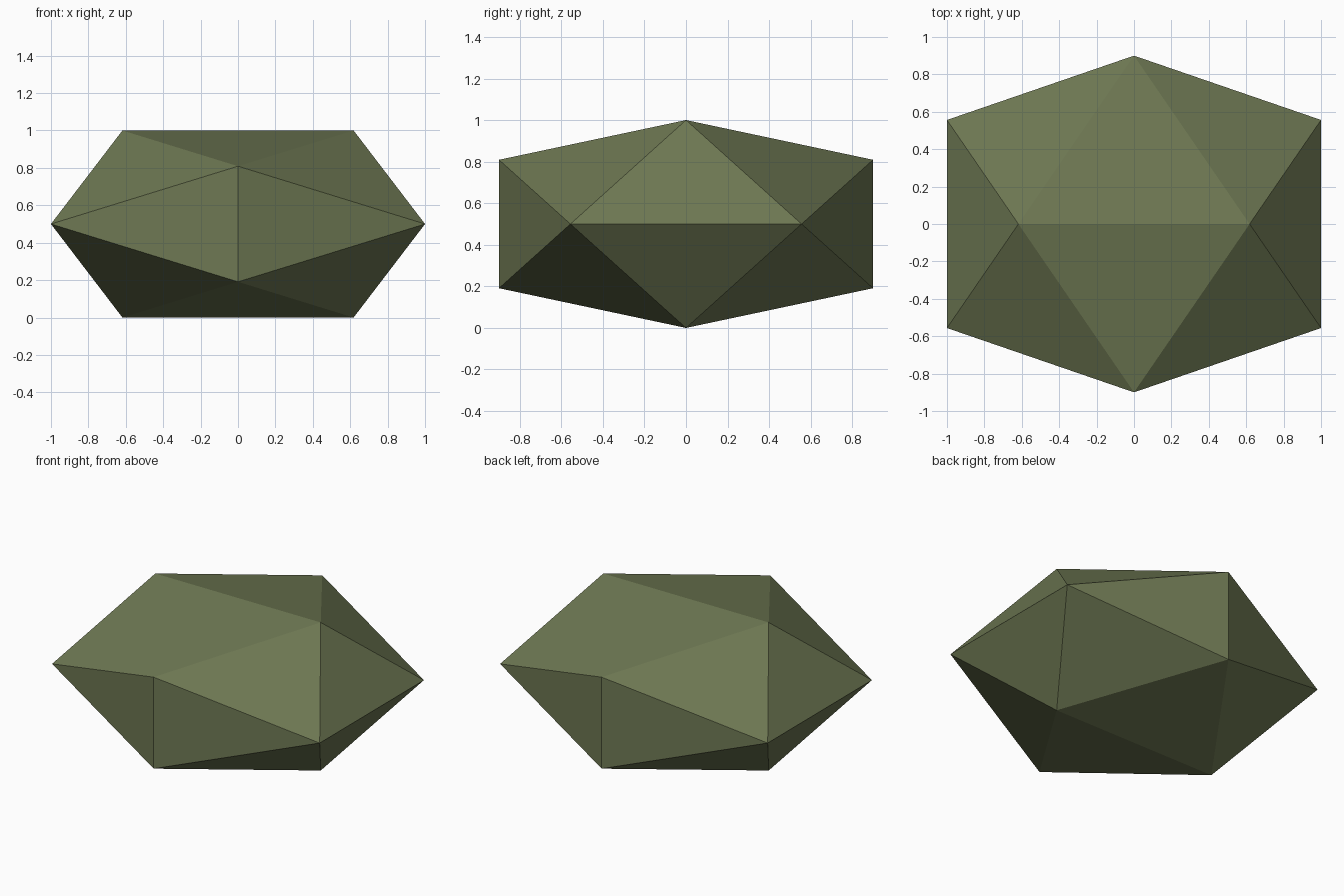
import bpy, bmesh

if "Cube" in bpy.data.objects:
    bpy.data.objects.remove(bpy.data.objects["Cube"])

# Olive green surface
mat = bpy.data.materials.new("olive green")
mat.diffuse_color = (0.155, 0.187, 0.086, 1.0)
mat.use_nodes = True
mat.node_tree.nodes["Principled BSDF"].inputs["Base Color"].default_value = mat.diffuse_color

# Faceted rock: an icosahedron from three golden rectangles, squashed in y and z
G = 0.618
SIZE = (1.0, 0.9, 0.5)
bm = bmesh.new()
for a in (-1, 1):
    for b in (-1, 1):
        for p in ((a * G, 0, b), (a, b * G, 0), (0, a, b * G)):
            x, y, z = (c * s for c, s in zip(p, SIZE))
            bm.verts.new((x, y, z + SIZE[2]))
bmesh.ops.convex_hull(bm, input=bm.verts[:])
bmesh.ops.recalc_face_normals(bm, faces=bm.faces[:])

mesh = bpy.data.meshes.new("faceted_rock")
bm.to_mesh(mesh)
bm.free()
mesh.materials.append(mat)
rock = bpy.data.objects.new("faceted_rock", mesh)
bpy.context.collection.objects.link(rock)
